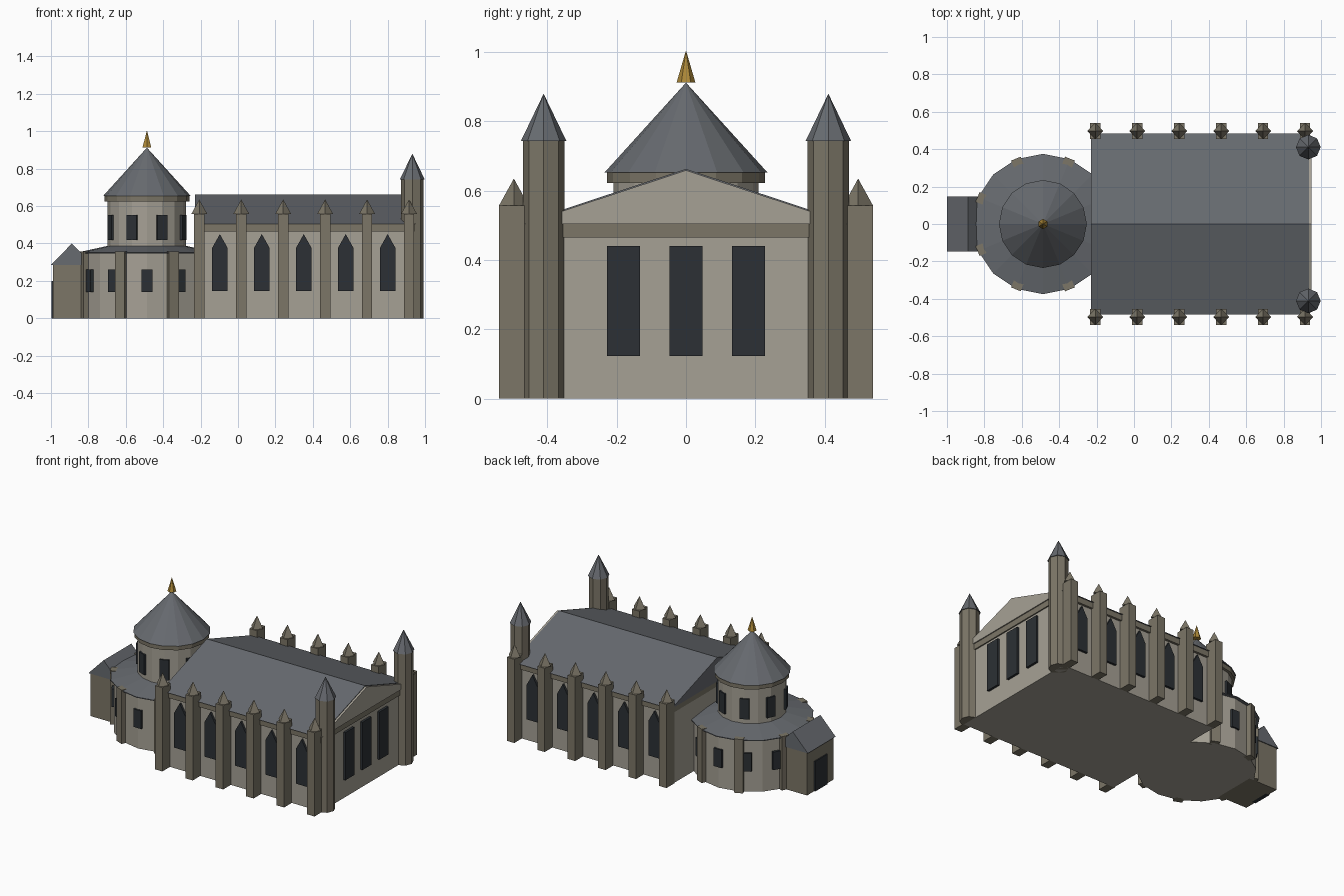
import bpy, bmesh
from math import sin, cos, radians
from mathutils import Matrix, Vector

if "Cube" in bpy.data.objects:
    bpy.data.objects.remove(bpy.data.objects["Cube"])


def material(name, rgb):
    m = bpy.data.materials.new(name)
    m.diffuse_color = (*rgb, 1)
    m.use_nodes = True
    m.node_tree.nodes["Principled BSDF"].inputs["Base Color"].default_value = m.diffuse_color
    return m


STONE = material("pale_stone", (0.38, 0.355, 0.30))
TRIM = material("dark_stone", (0.20, 0.18, 0.135))
SLATE = material("slate", (0.135, 0.145, 0.16))
GLASS = material("dark_glass", (0.025, 0.03, 0.035))
GOLD = material("gold", (0.42, 0.25, 0.04))


def finish(name, bm, mat):
    bmesh.ops.recalc_face_normals(bm, faces=bm.faces)
    me = bpy.data.meshes.new(name)
    bm.to_mesh(me)
    bm.free()
    me.materials.append(mat)
    ob = bpy.data.objects.new(name, me)
    bpy.context.collection.objects.link(ob)
    return ob


def box(name, mat, x, y, z, centre=(0, 0), turn=0):
    """Box from three ranges, turned about z and then moved to centre."""
    bm = bmesh.new()
    size = [r[1] - r[0] for r in (x, y, z)]
    mid = [(r[0] + r[1]) / 2 for r in (x, y, z)]
    mat4 = (Matrix.Translation((*centre, 0)) @ Matrix.Rotation(radians(turn), 4, 'Z')
            @ Matrix.Translation(mid) @ Matrix.Diagonal((*size, 1)))
    bmesh.ops.create_cube(bm, size=1, matrix=mat4)
    return finish(name, bm, mat)


def extrude(name, mat, profile, axis, lo, hi):
    """Profile of (side, z) points extruded along x or y."""
    bm = bmesh.new()
    place = (lambda a, z: (lo, a, z)) if axis == 'x' else (lambda a, z: (a, lo, z))
    face = bm.faces.new([bm.verts.new(place(*p)) for p in profile])
    new = bmesh.ops.extrude_face_region(bm, geom=[face])["geom"]
    step = Vector((hi - lo, 0, 0) if axis == 'x' else (0, hi - lo, 0))
    bmesh.ops.translate(bm, vec=step, verts=[v for v in new if isinstance(v, bmesh.types.BMVert)])
    return finish(name, bm, mat)


def lathe(name, mat, x, y, sides, rings, phase=0):
    """Faceted solid from (radius, z) rings; radius 0 closes to a point."""
    bm = bmesh.new()
    loops = []
    for r, z in rings:
        n = sides if r else 1
        loops.append([bm.verts.new((x + r * cos(radians(phase + 360 * i / sides)),
                                    y + r * sin(radians(phase + 360 * i / sides)), z))
                      for i in range(n)])
    for a, b in zip(loops, loops[1:]):
        for i in range(sides):
            j = (i + 1) % sides
            if len(b) == 1:
                bm.faces.new((a[i], a[j], b[0]))
            else:
                bm.faces.new((a[i], a[j], b[j], b[i]))
    for loop in (loops[0], loops[-1]):
        if len(loop) > 1:
            bm.faces.new(loop)
    return finish(name, bm, mat)


# Nave: walls, cornice band, pitched roof and end gable
box("nave_walls", STONE, (-0.23, 0.935), (-0.46, 0.46), (0, 0.47))
box("nave_cornice", TRIM, (-0.23, 0.943), (-0.475, 0.475), (0.465, 0.505))
extrude("nave_roof", SLATE, [(-0.485, 0.503), (0.485, 0.503), (0, 0.663)], 'x', -0.23, 0.936)
extrude("end_gable", STONE, [(-0.47, 0.504), (0.47, 0.504), (0, 0.659)], 'x', 0.93, 0.95)
for y in (-0.18, 0, 0.18):
    box("end_window", GLASS, (0.925, 0.95), (y - 0.0475, y + 0.0475), (0.123, 0.441))

# Nave sides: pointed windows, buttresses and pinnacles
for s in (-1, 1):
    for i in range(5):
        x = -0.097 + 0.2243 * i
        arch = [(x - 0.042, 0.145), (x + 0.042, 0.145), (x + 0.042, 0.375),
                (x, 0.45), (x - 0.042, 0.375)]
        extrude("side_window", GLASS, arch, 'y', s * 0.45, s * 0.475)
    for i in range(6):
        x = -0.207 + 0.2243 * i
        ys = sorted((s * 0.455, s * 0.54))
        box("buttress", TRIM, (x - 0.0275, x + 0.0275), ys, (0, 0.557))
        lathe("pinnacle", TRIM, x, s * 0.497, 4, [(0.043, 0.557), (0, 0.635)])
    # Corner turrets
    lathe("turret", TRIM, 0.932, s * 0.411, 8, [(0.06, 0), (0.06, 0.745)])
    lathe("turret_spire", SLATE, 0.932, s * 0.411, 8, [(0.066, 0.743), (0, 0.88)])

# Rotunda: two drums, skirt roof, cornice, conical roof and finial
CX = -0.487
lathe("lower_drum", STONE, CX, 0, 16, [(0.355, 0), (0.355, 0.35)])
lathe("skirt_roof", SLATE, CX, 0, 16, [(0.375, 0.346), (0.375, 0.351), (0.205, 0.388)])
lathe("upper_drum", STONE, CX, 0, 16, [(0.21, 0.35), (0.21, 0.63)])
lathe("drum_cornice", TRIM, CX, 0, 16, [(0.228, 0.623), (0.228, 0.656)])
lathe("cone_roof", SLATE, CX, 0, 16, [(0.235, 0.653), (0, 0.912)])
lathe("finial", GOLD, CX, 0, 6, [(0.027, 0.913), (0, 1.005)], phase=30)

# Drum windows and pilasters, leaving out those buried in the nave
for k in range(8):
    a = 22.5 + 45 * k
    box("upper_window", GLASS, (0.19, 0.217), (-0.029, 0.029), (0.418, 0.553), (CX, 0), a)
    if cos(radians(a)) < 0.8:
        box("pilaster", TRIM, (0.33, 0.378), (-0.028, 0.028), (0, 0.358), (CX, 0), a)
for a in range(60, 301, 30):
    if a != 180:
        box("lower_window", GLASS, (0.33, 0.364), (-0.029, 0.029), (0.14, 0.26), (CX, 0), a)

# Entrance porch with a cross-ridge roof and door
box("porch", TRIM, (-0.99, -0.78), (-0.14, 0.14), (0, 0.287))
extrude("porch_roof", SLATE, [(-1.0, 0.285), (-0.775, 0.285), (-0.888, 0.40)], 'y', -0.146, 0.146)
box("door", GLASS, (-0.998, -0.97), (-0.065, 0.065), (0, 0.2))
